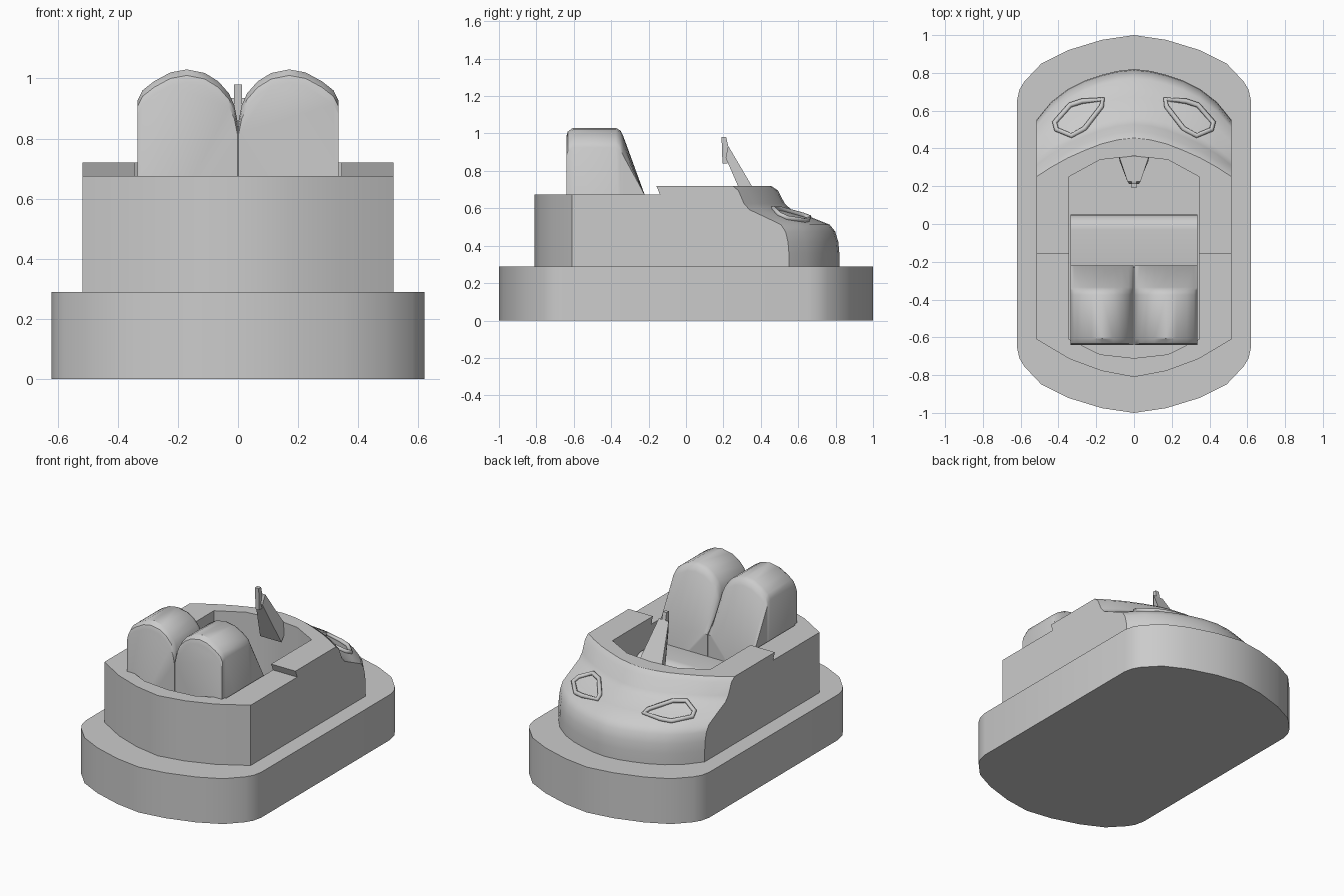
import bpy, math

if "Cube" in bpy.data.objects:
    bpy.data.objects.remove(bpy.data.objects["Cube"])


def make(name, verts, faces, smooth=30):
    me = bpy.data.meshes.new(name)
    me.from_pydata(verts, [], faces)
    ob = bpy.data.objects.new(name, me)
    bpy.context.collection.objects.link(ob)
    bpy.ops.object.select_all(action='DESELECT')
    ob.select_set(True)
    bpy.context.view_layer.objects.active = ob
    bpy.ops.object.mode_set(mode='EDIT')
    bpy.ops.mesh.select_all(action='SELECT')
    bpy.ops.mesh.normals_make_consistent(inside=False)
    bpy.ops.object.mode_set(mode='OBJECT')
    if smooth:
        bpy.ops.object.shade_smooth_by_angle(angle=math.radians(smooth))
    return ob


def loft(name, rings, smooth=30):
    """Join equal-length closed rings and cap both ends."""
    n = len(rings[0])
    verts = [p for r in rings for p in r]
    faces = [(k*n + i, k*n + (i+1) % n, (k+1)*n + (i+1) % n, (k+1)*n + i)
             for k in range(len(rings) - 1) for i in range(n)]
    faces += [tuple(range(n)), tuple(range(len(verts) - n, len(verts)))]
    return make(name, verts, faces, smooth)


def prism(name, half, z0, z1, smooth=30):
    """Upright prism from a half outline, mirrored in x."""
    out = half + [(-x, y) for x, y in reversed(half) if x > 0]
    return loft(name, [[(x, y, z) for x, y in out] for z in (z0, z1)], smooth)


def bar(name, prof, x0, x1, smooth=30):
    """Side profile (y, z) extruded across x."""
    return loft(name, [[(x, y, z) for y, z in prof] for x in (x0, x1)], smooth)


def cut(ob, cutter):
    m = ob.modifiers.new("cut", 'BOOLEAN')
    m.operation, m.solver, m.object = 'DIFFERENCE', 'EXACT', cutter
    bpy.context.view_layer.objects.active = ob
    bpy.ops.object.modifier_apply(modifier=m.name)
    bpy.data.objects.remove(cutter)


def interp(pts, x):
    for (a, b), (c, d) in zip(pts, pts[1:]):
        if x <= c:
            return b + (d - b) * (x - a) / (c - a)
    return pts[-1][1]


# rubber bumper base
end = [(0, 1.0), (.17, .975), (.35, .92), (.49, .85), (.58, .755), (.607, .71), (.62, .65)]
prism("bumper_base", [(x, -y) for x, y in end] + end[::-1], 0, .29)

# hood edges: x -> y of the deck edge and of the nose outline
DECK = [(0, .455), (.09, .445), (.17, .425), (.26, .39), (.35, .35), (.44, .30), (.517, .25)]
NOSE = [(0, .82), (.09, .81), (.17, .79), (.26, .76), (.35, .715), (.44, .645), (.517, .55)]
SLOPE = [(0, .72), (.10, .695), (.2, .625), (.3, .592), (.6, .55), (.86, .512), (.94, .475), (.985, .42), (1, .36)]

# body tub with open cockpit and lowered rear deck
tub = prism("body_tub", [(0, -.81), (.17, -.778), (.34, -.715), (.517, -.61)] + DECK[::-1], .285, .72, 0)
cut(tub, prism("cockpit_cutter", [(0, -.71), (.18, -.69), (.345, -.61), (.345, .25), (.18, .34), (0, .36)], .2, 1, 0))
cut(tub, bar("deck_cutter", [(-1, .675), (-.14, .675), (-.175, .76), (-1, .76)], -1, 1, 0))
bpy.ops.object.select_all(action='DESELECT')
tub.select_set(True)
bpy.context.view_layer.objects.active = tub
bpy.ops.object.shade_smooth_by_angle(angle=math.radians(25))


# sloping hood and nose
def hood_ring(x):
    a, b = interp(DECK, abs(x)), interp(NOSE, abs(x))
    return [(x, a + (b - a) * t, z) for t, z in SLOPE] + [(x, b, .285), (x, a, .285)]


xs = [-x for x, _ in DECK[:0:-1]] + [x for x, _ in DECK]
loft("hood", [hood_ring(x) for x in xs], 35)

# headlight frames resting on the hood
LIGHT = [(.165, .66), (.172, .622), (.262, .505), (.33, .467), (.41, .50), (.42, .538), (.338, .63), (.275, .65)]
for side, s in (("left", -1), ("right", 1)):
    cu = bpy.data.curves.new("headlight_" + side, 'CURVE')
    cu.dimensions = '3D'
    cu.bevel_depth, cu.bevel_resolution = .014, 1
    sp = cu.splines.new('POLY')
    sp.points.add(len(LIGHT) - 1)
    sp.use_cyclic_u = True
    for p, (x, y) in zip(sp.points, LIGHT):
        a, b = interp(DECK, x), interp(NOSE, x)
        p.co = (s * x, y, interp(SLOPE, (y - a) / (b - a)) + .006, 1)
    ob = bpy.data.objects.new("headlight_" + side, cu)
    bpy.context.collection.objects.link(ob)
    bpy.ops.object.select_all(action='DESELECT')
    ob.select_set(True)
    bpy.context.view_layer.objects.active = ob
    bpy.ops.object.convert(target='MESH')

# two rounded seat backs
LOBE = [(.002, .86), (.012, .91), (.03, .95), (.065, .99), (.11, 1.018), (.17, 1.03), (.225, 1.02),
        (.28, .99), (.318, .96), (.335, .925)]
STATIONS = [(-.64, .045), (-.632, .02), (-.605, 0), (-.375, 0), (-.35, .015), (-.335, .045)]
for side, s in (("left", -1), ("right", 1)):
    rings = [[(s*.002, y, .29)] + [(s*x, y, z - d) for x, z in LOBE] + [(s*.335, y, .29)] for y, d in STATIONS]
    rings.append([(s*.002, -.22, .29)] + [(s*x, -.22, .67) for x, _ in LOBE] + [(s*.335, -.22, .29)])
    loft("seat_back_" + side, rings, 35)

# seat cushion with rounded front edge
front = [(-.03 + .08 * math.sin(a), .47 + .08 * math.cos(a)) for a in (math.pi / 12 * i for i in range(7))]
bar("seat_cushion", [(-.23, .29), (-.23, .53)] + front + [(.05, .29)], -.335, .335)

# steering column and upright wheel plate
loft("steering_column", [
    [(-.085, .375, .68), (.085, .375, .68), (.075, .33, .60), (-.075, .33, .60)],
    [(-.035, .225, .935), (.035, .225, .935), (.025, .212, .87), (-.025, .212, .87)]], 0)
bar("steering_plate", [(.195, .84), (.222, .84), (.226, .93), (.215, .98), (.19, .98)], -.013, .013, 0)
